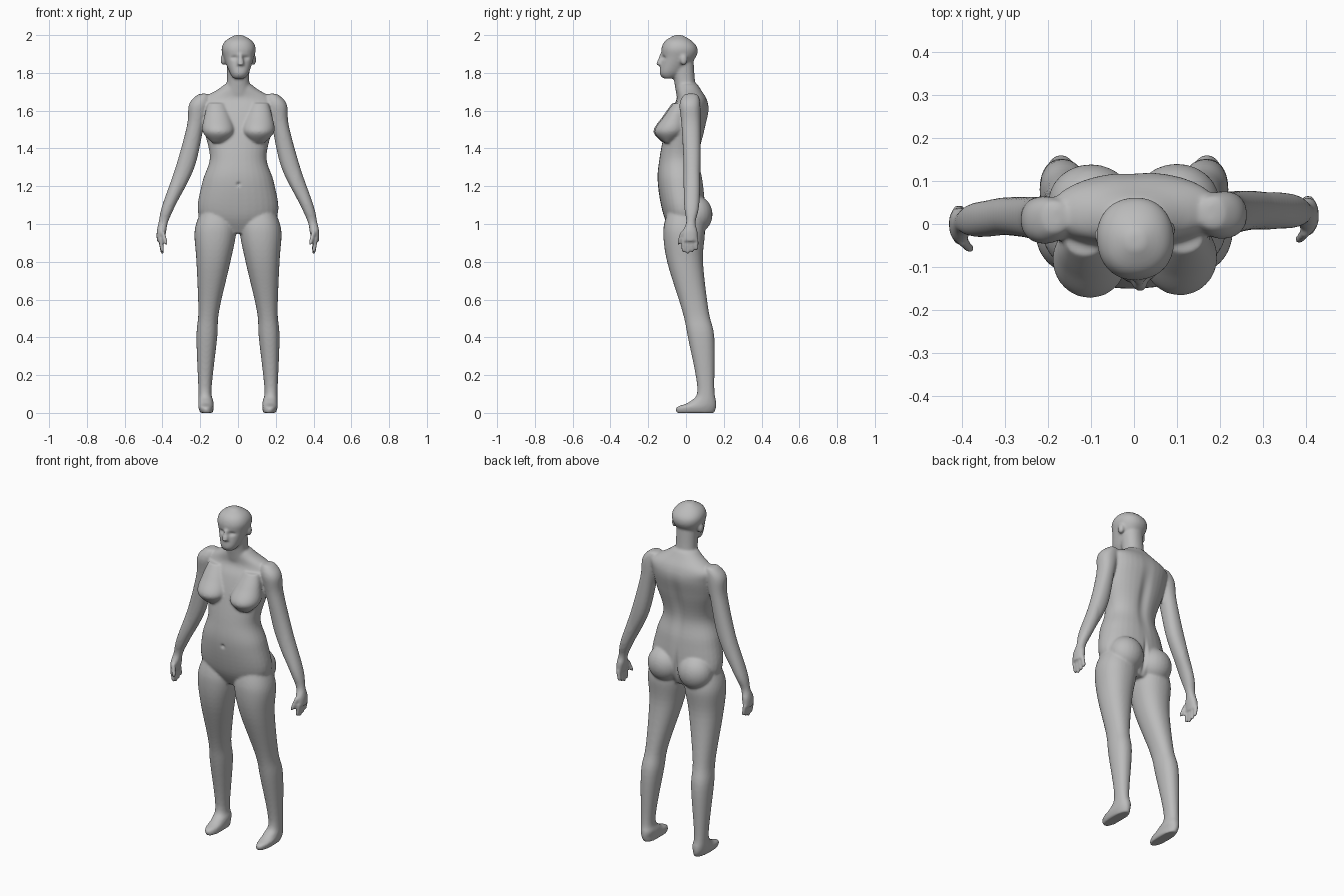
import bpy, bmesh, math
from mathutils import Vector, Matrix

cube = bpy.data.objects.get("Cube")
if cube:
    bpy.data.objects.remove(cube, do_unlink=True)

bm = bmesh.new()


def catmull(before, start, end, after, t):
    """Smooth value between start and end."""
    tangent_in, tangent_out = (end - before) / 2, (after - start) / 2
    blend = t * t * (3 - 2 * t)
    ease_in, ease_out = t * (1 - t) ** 2, t * t * (t - 1)
    return start + (end - start) * blend + tangent_in * ease_in + tangent_out * ease_out


def loft(sections, side=1, power=2.2, segments=32, steps=6):
    """Closed skin through rings given as (z, x_min, x_max, y_front, y_back)."""
    last = len(sections) - 1
    rows = []
    for i in range(last):
        around = sections[max(i - 1, 0)], sections[i], sections[i + 1], sections[min(i + 2, last)]
        for step in range(steps):
            rows.append([catmull(*values, step / steps) for values in zip(*around)])
    rows.append(sections[-1])
    rings = []
    for z, x_min, x_max, y_front, y_back in rows:
        ring = []
        for k in range(segments):
            angle = math.tau * k / segments
            across, along = [math.copysign(abs(value) ** (2 / power), value)
                             for value in (math.cos(angle), math.sin(angle))]
            x = (x_min + x_max + (x_max - x_min) * across) / 2
            y = (y_front + y_back + (y_back - y_front) * along) / 2
            ring.append(bm.verts.new((side * x, y, z)))
        rings.append(ring)
    for lower, upper in zip(rings, rings[1:]):
        for k in range(segments):
            following = (k + 1) % segments
            bm.faces.new((lower[k], lower[following], upper[following], upper[k]))
    bm.faces.new(rings[0])
    bm.faces.new(rings[-1])


def central_loft(sections):
    """Loft symmetric about x = 0 from (z, half_width, y_front, y_back)."""
    loft([(z, -half, half, front, back) for z, half, front, back in sections])


def blob(centre, radii, side=1):
    x, y, z = centre
    matrix = Matrix.Translation((side * x, y, z)) @ Matrix.Diagonal((*radii, 1))
    bmesh.ops.create_uvsphere(bm, u_segments=24, v_segments=16, radius=1, matrix=matrix)


def finger(base, tip, side):
    """Tapered digit from base down to tip."""
    rings = []
    for t, radius in ((0, 0.012), (0.8, 0.011), (1, 0.005)):
        point = Vector(base).lerp(Vector(tip), t)
        rings.append((point.z, point.x - radius, point.x + radius,
                      point.y - radius, point.y + radius))
    loft(rings, side, power=2, segments=12, steps=3)


# Torso, neck, head, nose and lips
central_loft([
    (0.95, 0.1, -0.07, 0.06), (1.05, 0.21, -0.12, 0.1), (1.22, 0.19, -0.15, 0.09),
    (1.35, 0.15, -0.14, 0.07), (1.5, 0.18, -0.11, 0.1), (1.6, 0.19, -0.08, 0.12),
    (1.66, 0.19, -0.05, 0.11), (1.71, 0.11, -0.05, 0.08), (1.74, 0.07, -0.05, 0.06)])
central_loft([(1.68, 0.08, -0.05, 0.07), (1.74, 0.06, -0.06, 0.05), (1.86, 0.06, -0.08, 0.04)])
central_loft([
    (1.77, 0.03, -0.12, -0.07), (1.8, 0.05, -0.14, -0.02), (1.88, 0.08, -0.13, 0.05),
    (1.93, 0.09, -0.13, 0.06), (1.97, 0.07, -0.11, 0.03), (2, 0.02, -0.06, -0.02)])
central_loft([(1.84, 0.02, -0.16, -0.12), (1.9, 0.01, -0.14, -0.12)])
blob((0, -0.13, 1.81), (0.02, 0.01, 0.01))

LEG = [
    (0, 0.13, 0.2, -0.05, 0.15), (0.03, 0.13, 0.21, -0.05, 0.16),
    (0.06, 0.13, 0.21, 0.02, 0.16), (0.13, 0.14, 0.21, 0.06, 0.15),
    (0.4, 0.11, 0.22, 0.01, 0.15), (0.54, 0.1, 0.21, -0.02, 0.12),
    (0.8, 0.04, 0.22, -0.1, 0.09), (0.96, 0.01, 0.23, -0.12, 0.1),
    (1.06, 0.03, 0.2, -0.1, 0.08)]
ARM = [
    (0.91, 0.39, 0.43, -0.03, 0.05), (0.96, 0.38, 0.43, -0.03, 0.05),
    (1.01, 0.37, 0.42, -0.01, 0.04), (1.1, 0.33, 0.4, -0.02, 0.06),
    (1.3, 0.23, 0.33, -0.02, 0.07), (1.52, 0.18, 0.27, -0.03, 0.07),
    (1.63, 0.15, 0.26, -0.04, 0.07), (1.68, 0.15, 0.22, -0.02, 0.06),
    (1.69, 0.17, 0.19, 0, 0.04)]
BREAST = [
    (1.43, 0.07, 0.14, -0.12, -0.08), (1.49, 0.02, 0.19, -0.17, 0),
    (1.57, 0.04, 0.18, -0.12, 0), (1.64, 0.07, 0.16, -0.07, 0)]

# Paired parts: limbs, breasts, buttocks, ears, fingers and thumbs
for side in (1, -1):
    loft(LEG, side)
    loft(ARM, side)
    loft(BREAST, side, power=2)
    blob((0.1, 0.05, 1.05), (0.1, 0.09, 0.1), side)
    blob((0.08, -0.02, 1.87), (0.015, 0.02, 0.03), side)
    for n in range(4):
        y = 0.023 * n - 0.025
        length = 0.07 - 0.01 * abs(n - 1)
        finger((0.41, y, 0.92), (0.4, y, 0.91 - length), side)
    finger((0.4, -0.03, 0.96), (0.38, -0.05, 0.89), side)

bmesh.ops.recalc_face_normals(bm, faces=bm.faces)
shells = bpy.data.meshes.new("shells")
bm.to_mesh(shells)
bm.free()
body = bpy.data.objects.new("body", shells)
bpy.context.collection.objects.link(body)

# Fuse the parts into one smooth skin
remesh = body.modifiers.new("fuse", "REMESH")
remesh.mode = "VOXEL"
remesh.voxel_size = 0.0065
soften = body.modifiers.new("soften", "SMOOTH")
soften.factor = 0.5
soften.iterations = 8
depsgraph = bpy.context.evaluated_depsgraph_get()
skin = bpy.data.meshes.new_from_object(body.evaluated_get(depsgraph))
body.modifiers.clear()
body.data = skin
bpy.data.meshes.remove(shells)
skin.name = "body"

# Soft hollows as centre, radii and push along y: spine, navel, cleft, eye sockets
HOLLOWS = [((0, 0.1, 1.42), (0.03, 0.06, 0.16), -0.014),
           ((0, -0.15, 1.21), (0.01, 0.03, 0.01), 0.01),
           ((0, 0.12, 1.05), (0.01, 0.06, 0.08), -0.02)]
HOLLOWS += [((side * 0.03, -0.13, 1.88), (0.02, 0.03, 0.01), 0.01) for side in (1, -1)]


def ease(value, low, high):
    t = min(max((value - low) / (high - low), 0), 1)
    return t * t * (3 - 2 * t)


for vertex in skin.vertices:
    for centre, radii, push in HOLLOWS:
        distance = sum(((p - c) / r) ** 2 for p, c, r in zip(vertex.co, centre, radii))
        vertex.co.y += push * math.exp(-distance)
    # Slight turn of the upper body, and a little more for the head
    x, y, z = vertex.co
    reach = max(ease(z, 0.9, 1.4), ease(abs(x), 0.23, 0.35))
    turn = math.radians(1.6 * reach + 4 * ease(z, 1.72, 1.82))
    vertex.co = Matrix.Rotation(turn, 3, "Z") @ vertex.co

# Material
grey = bpy.data.materials.new("plain grey")
grey.use_nodes = True
colour = (0.5, 0.5, 0.5, 1)
grey.diffuse_color = colour
grey.node_tree.nodes["Principled BSDF"].inputs["Base Color"].default_value = colour
skin.materials.clear()
skin.materials.append(grey)
for polygon in skin.polygons:
    polygon.use_smooth = True
